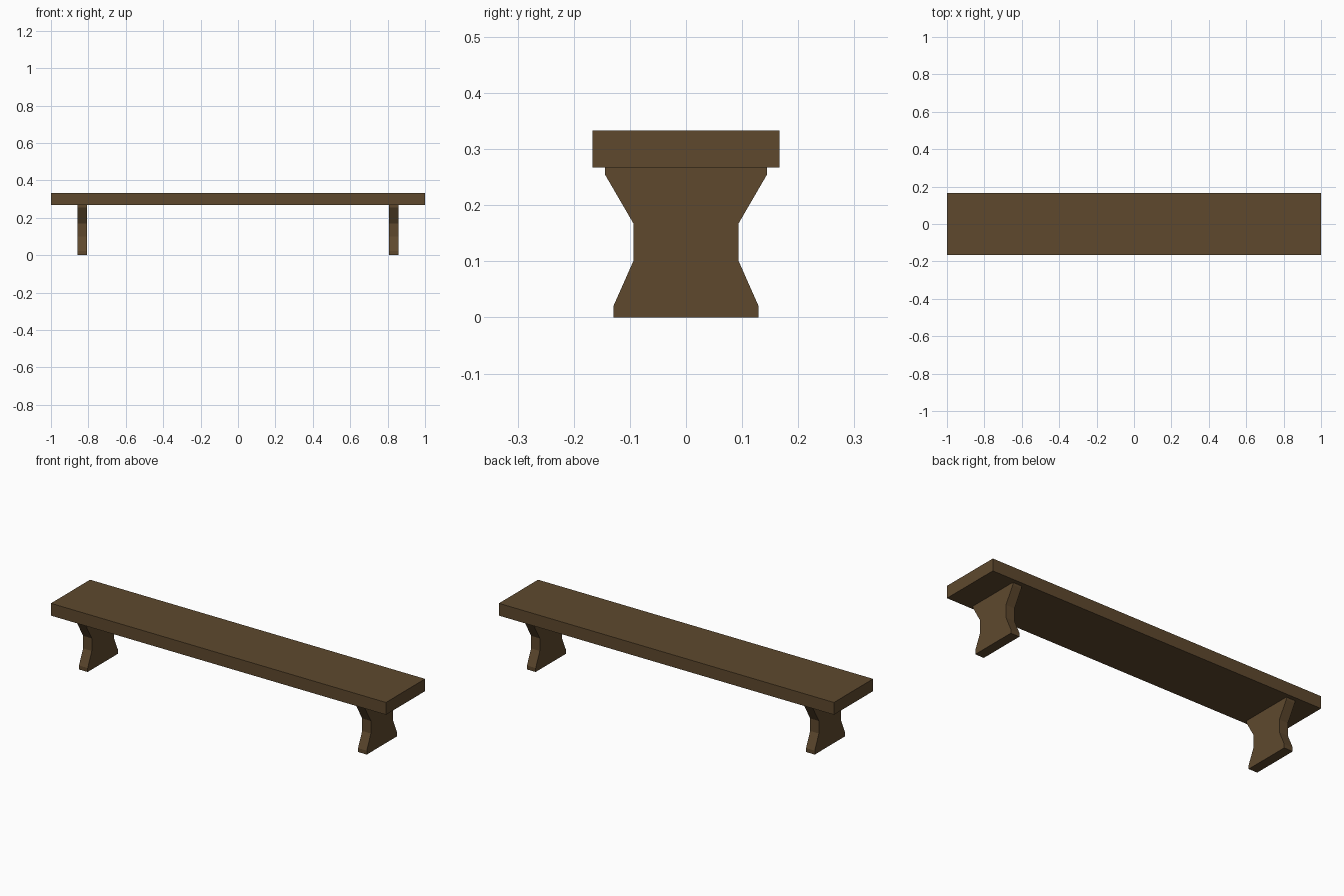
import bpy, bmesh

if "Cube" in bpy.data.objects:
    bpy.data.objects.remove(bpy.data.objects["Cube"])

wood = bpy.data.materials.new("dark brown wood")
wood.diffuse_color = (0.112, 0.066, 0.027, 1)
wood.use_nodes = True
wood.node_tree.nodes["Principled BSDF"].inputs["Base Color"].default_value = wood.diffuse_color


def add_object(name, bm):
    bmesh.ops.recalc_face_normals(bm, faces=bm.faces)
    mesh = bpy.data.meshes.new(name)
    bm.to_mesh(mesh)
    bm.free()
    mesh.materials.append(wood)
    obj = bpy.data.objects.new(name, mesh)
    bpy.context.collection.objects.link(obj)


def extrude_profile(name, profile, x0, x1):
    """Extrude a closed (y, z) outline along x."""
    bm = bmesh.new()
    face = bm.faces.new([bm.verts.new((x0, y, z)) for y, z in profile])
    ext = bmesh.ops.extrude_face_region(bm, geom=[face], use_keep_orig=True)
    verts = [v for v in ext["geom"] if isinstance(v, bmesh.types.BMVert)]
    bmesh.ops.translate(bm, verts=verts, vec=(x1 - x0, 0, 0))
    add_object(name, bm)


# Seat plank
W, BOTTOM, TOP = 0.1667, 0.267, 0.3333
extrude_profile("seat", [(-W, BOTTOM), (W, BOTTOM), (W, TOP), (-W, TOP)], -1, 1)

# Waisted slab legs, outline mirrored across y
half = [(0.129, 0), (0.129, 0.021), (0.094, 0.1), (0.094, 0.168),
        (0.144, 0.254), (0.144, BOTTOM)]
outline = half + [(-y, z) for y, z in reversed(half)]
for name, x in (("left_leg", -0.833), ("right_leg", 0.833)):
    extrude_profile(name, outline, x - 0.026, x + 0.026)
